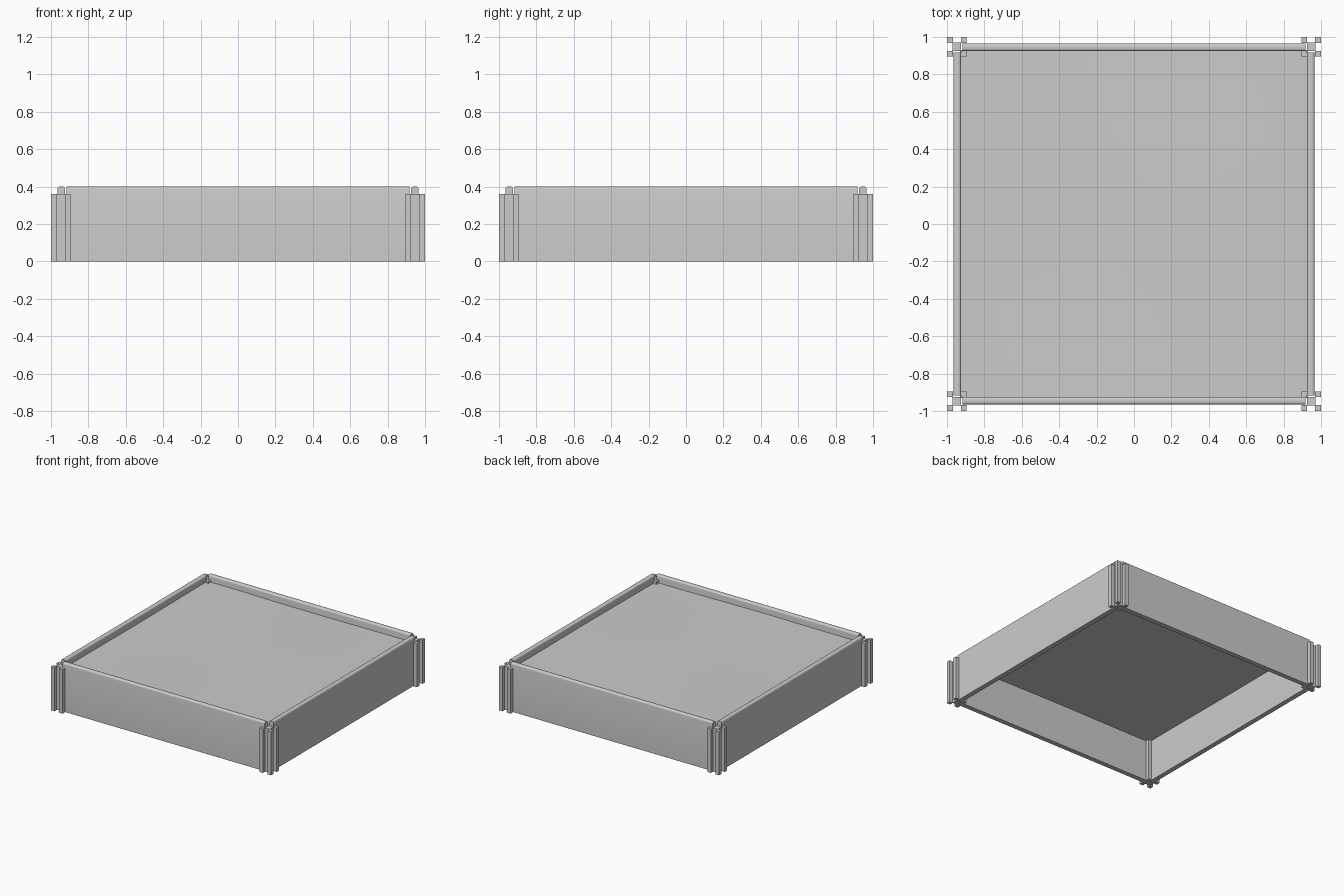
import bpy, bmesh, math
from mathutils import Matrix

if "Cube" in bpy.data.objects:
    bpy.data.objects.remove(bpy.data.objects["Cube"])

C = 0.9475        # post centre distance
R = 0.0525        # post half width
SLOT = 0.0215     # half width of the post grooves
DEPTH = 0.03      # groove depth
POST_H, BOARD_H = 0.36, 0.40


def extrude_profile(name, pts, vec, matrix=Matrix()):
    bm = bmesh.new()
    face = bm.faces.new([bm.verts.new(p) for p in pts])
    out = bmesh.ops.extrude_face_region(bm, geom=[face])
    verts = [g for g in out["geom"] if isinstance(g, bmesh.types.BMVert)]
    bmesh.ops.translate(bm, verts=verts, vec=vec)
    bmesh.ops.transform(bm, matrix=matrix, verts=bm.verts)
    bmesh.ops.recalc_face_normals(bm, faces=bm.faces)
    return finish(name, bm)


def finish(name, bm):
    me = bpy.data.meshes.new(name)
    bm.to_mesh(me)
    bm.free()
    ob = bpy.data.objects.new(name, me)
    bpy.context.collection.objects.link(ob)
    return ob


def smooth(ob, angle):
    bpy.ops.object.select_all(action='DESELECT')
    ob.select_set(True)
    bpy.context.view_layer.objects.active = ob
    bpy.ops.object.shade_smooth_by_angle(angle=math.radians(angle))


# Corner posts: square section with a groove in each side
side = [(R, -R), (R, -SLOT), (R - DEPTH, -SLOT), (R - DEPTH, SLOT), (R, SLOT)]
section = []
for k in range(4):
    a = k * math.pi / 2
    c, s = round(math.cos(a)), round(math.sin(a))
    section += [(x * c - y * s, x * s + y * c, 0) for x, y in side]
for fy, ny in ((-1, "front"), (1, "back")):
    for fx, nx in ((-1, "left"), (1, "right")):
        extrude_profile(f"{ny}_{nx}_post", section, (0, 0, POST_H),
                        Matrix.Translation((fx * C, fy * C, 0)))

# Side boards: rounded top edge, ends sitting in the post grooves
T, r, L = 0.02, 0.013, 0.918
prof = [(-L, -T, 0), (-L, T, 0)]
for cy, start in ((T - r, 0), (-T + r, 90)):
    for i in range(5):
        a = math.radians(start + i * 22.5)
        prof.append((-L, cy + r * math.cos(a), BOARD_H - r + r * math.sin(a)))
for k, n in enumerate(("front", "right", "back", "left")):
    m = Matrix.Rotation(k * math.pi / 2, 4, 'Z') @ Matrix.Translation((0, -0.945, 0))
    smooth(extrude_profile(n + "_board", prof, (2 * L, 0, 0), m), 30)

# Soil: thin, gently uneven surface, open underneath
bm = bmesh.new()
bmesh.ops.create_grid(bm, x_segments=24, y_segments=24, size=0.93)
for v in bm.verts:
    x, y = v.co.x, v.co.y
    v.co.z = 0.342 + 0.004 * math.sin(3.1 * x + 1.2 * y) * math.cos(2.6 * y - x)
smooth(finish("soil", bm), 60)
